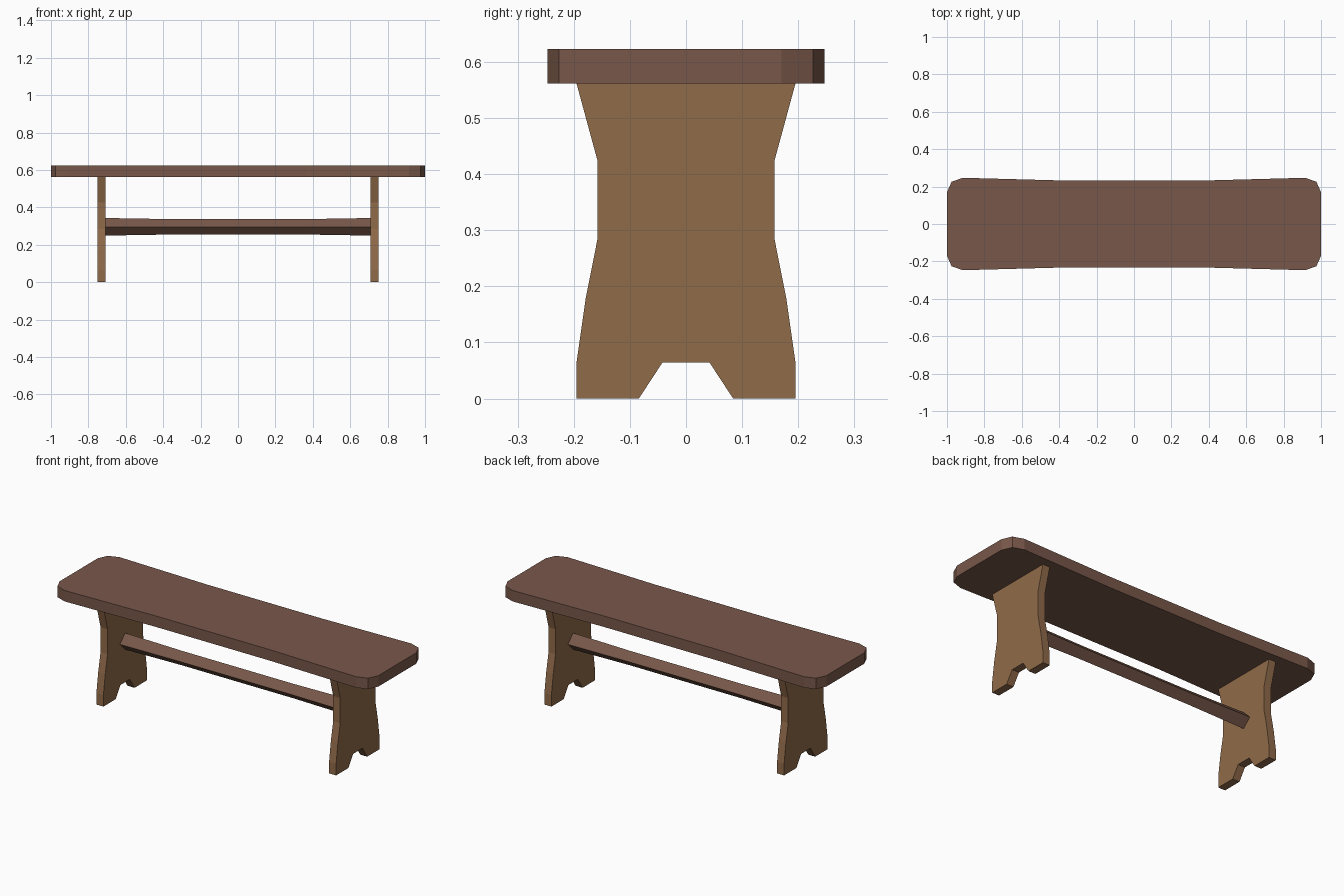
import bpy, bmesh
from mathutils import Vector

if "Cube" in bpy.data.objects:
    bpy.data.objects.remove(bpy.data.objects["Cube"])


def material(name, rgb):
    m = bpy.data.materials.new(name)
    m.diffuse_color = (*rgb, 1)
    m.use_nodes = True
    m.node_tree.nodes["Principled BSDF"].inputs["Base Color"].default_value = m.diffuse_color
    return m


dark_wood = material("dark wood", (0.19, 0.097, 0.068))
light_wood = material("light wood", (0.28, 0.145, 0.068))


def loft(name, rings, mat):
    """Join matching closed rings of points and cap both ends."""
    bm = bmesh.new()
    vs = [[bm.verts.new(p) for p in ring] for ring in rings]
    n = len(vs[0])
    for a, b in zip(vs, vs[1:]):
        for i in range(n):
            j = (i + 1) % n
            bm.faces.new((a[i], a[j], b[j], b[i]))
    bm.faces.new(vs[0])
    bm.faces.new(vs[-1])
    bmesh.ops.recalc_face_normals(bm, faces=bm.faces)
    me = bpy.data.meshes.new(name)
    bm.to_mesh(me)
    bm.free()
    me.materials.append(mat)
    ob = bpy.data.objects.new(name, me)
    bpy.context.collection.objects.link(ob)
    return ob


# Seat: slightly waisted plank with clipped corners
quarter = [(1.0, 0.17), (0.975, 0.226), (0.915, 0.247), (0.36, 0.232)]
half = quarter + [(-x, y) for x, y in reversed(quarter)]
outline = half + [(x, -y) for x, y in reversed(half)]
loft("seat", [[(x, y, z) for x, y in outline] for z in (0.561, 0.623)], dark_wood)

# Legs: waisted boards with a notch cut between the feet
side = [(0.042, 0.064), (0.084, 0), (0.195, 0), (0.195, 0.065), (0.179, 0.177),
        (0.158, 0.283), (0.158, 0.425), (0.195, 0.561)]
profile = side + [(-y, z) for y, z in reversed(side)]
for name, s in (("left_leg", -1), ("right_leg", 1)):
    loft(name, [[(s * x, y, z) for y, z in profile] for x in (0.708, 0.752)], light_wood)

# Stretcher: diamond-section bar, thinner in the middle
rings = []
for x, r in ((-0.708, 0.047), (-0.35, 0.041), (0.35, 0.041), (0.708, 0.047)):
    rings.append([(x, r, 0.296), (x, 0, 0.296 + r), (x, -r, 0.296), (x, 0, 0.296 - r)])
loft("stretcher", rings, dark_wood)
